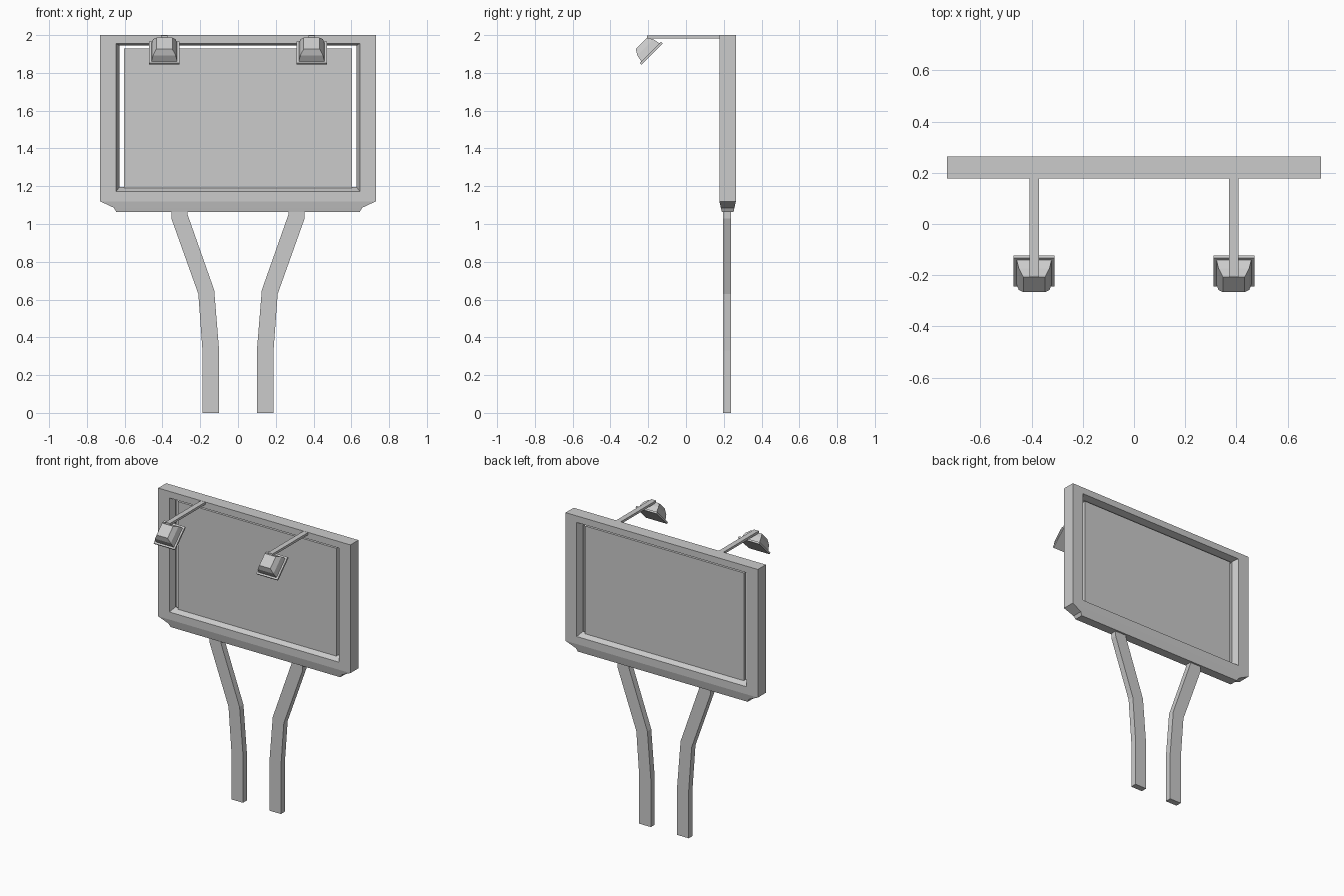
import bpy, bmesh, math
from mathutils import Vector

if "Cube" in bpy.data.objects:
    bpy.data.objects.remove(bpy.data.objects["Cube"])


def finish(bm, name):
    bmesh.ops.remove_doubles(bm, verts=bm.verts, dist=1e-5)
    bmesh.ops.recalc_face_normals(bm, faces=bm.faces)
    me = bpy.data.meshes.new(name)
    bm.to_mesh(me)
    bm.free()
    ob = bpy.data.objects.new(name, me)
    bpy.context.collection.objects.link(ob)
    return ob


def bridge(bm, a, b, skip=()):
    """Quads between two equal closed loops of vertices."""
    n = len(a)
    for i in range(n):
        if i not in skip:
            bm.faces.new((a[i], a[(i + 1) % n], b[(i + 1) % n], b[i]))


def loft(bm, loops, cap_start=True, cap_end=True):
    rings = [[bm.verts.new(p) for p in loop] for loop in loops]
    for a, b in zip(rings, rings[1:]):
        bridge(bm, a, b)
    if cap_start:
        bm.faces.new(rings[0])
    if cap_end:
        bm.faces.new(rings[-1])


def box(name, x, y, z):
    bm = bmesh.new()
    loft(bm, [[(x[0], y[0], h), (x[1], y[0], h), (x[1], y[1], h), (x[0], y[1], h)] for h in z])
    return finish(bm, name)


F, B = 0.177, 0.264          # front and back of the frame
MID = (F + B) / 2


# Frame: rectangular ring whose opening slopes in towards the middle
def rect(bm, hx, z0, z1, y):
    return [bm.verts.new(p) for p in ((-hx, y, z0), (hx, y, z0), (hx, y, z1), (-hx, y, z1))]


bm = bmesh.new()
outer_f = rect(bm, 0.73, 1.12, 2.0, F)
inner_f = rect(bm, 0.645, 1.172, 1.955, F)
middle = rect(bm, 0.628, 1.195, 1.945, MID)
inner_b = rect(bm, 0.645, 1.172, 1.955, B)
outer_b = rect(bm, 0.73, 1.12, 2.0, B)
rings = [outer_f, inner_f, middle, inner_b, outer_b]
for a, b in zip(rings, rings[1:]):
    bridge(bm, a, b)
bridge(bm, outer_b, outer_f, skip=(0,))
# Tapered underside of the frame
loft(bm, [[(-hx, MID - hy, z), (hx, MID - hy, z), (hx, MID + hy, z), (-hx, MID + hy, z)]
          for hx, hy, z in ((0.73, (B - F) / 2, 1.12), (0.657, 0.036, 1.086), (0.645, 0.031, 1.064))],
     cap_start=False)
finish(bm, "frame")

# Display panel
box("panel", (-0.603, 0.603), (MID - 0.012, MID + 0.012), (1.19, 1.93))

# Bent legs: (inner x, inner z, outer x, outer z) stations
STATIONS = ((0.10, 0, 0.188, 0), (0.10, 0.33, 0.188, 0.33), (0.126, 0.65, 0.21, 0.63),
            (0.267, 1.05, 0.353, 1.03), (0.267, 1.07, 0.353, 1.07))
for side, s in (("left", -1), ("right", 1)):
    bm = bmesh.new()
    loft(bm, [[(s * xi, 0.197, zi), (s * xo, 0.197, zo), (s * xo, 0.239, zo), (s * xi, 0.239, zi)]
              for xi, zi, xo, zo in STATIONS])
    finish(bm, side + "_leg")

# Lamps: arm plus a stepped square shade tilted back at 45 degrees
SHADE = ((0.08, 0.0), (0.08, 0.012), (0.068, 0.012), (0.06, 0.05), (0.042, 0.08))
U = Vector((0, 1, 1)).normalized()
N = Vector((0, -1, 1)).normalized()
X = Vector((1, 0, 0))
for side, s in (("left", -1), ("right", 1)):
    cx = 0.39 * s
    box(side + "_lamp_arm", (cx - 0.018, cx + 0.018), (-0.207, F + 0.005), (1.983, 1.999))
    centre = Vector((cx, -0.18, 1.90))
    bm = bmesh.new()
    loft(bm, [[centre + X * r * a + U * r * b + N * h for a, b in ((-1, -1), (1, -1), (1, 1), (-1, 1))]
              for r, h in SHADE])
    finish(bm, side + "_lamp_shade")
